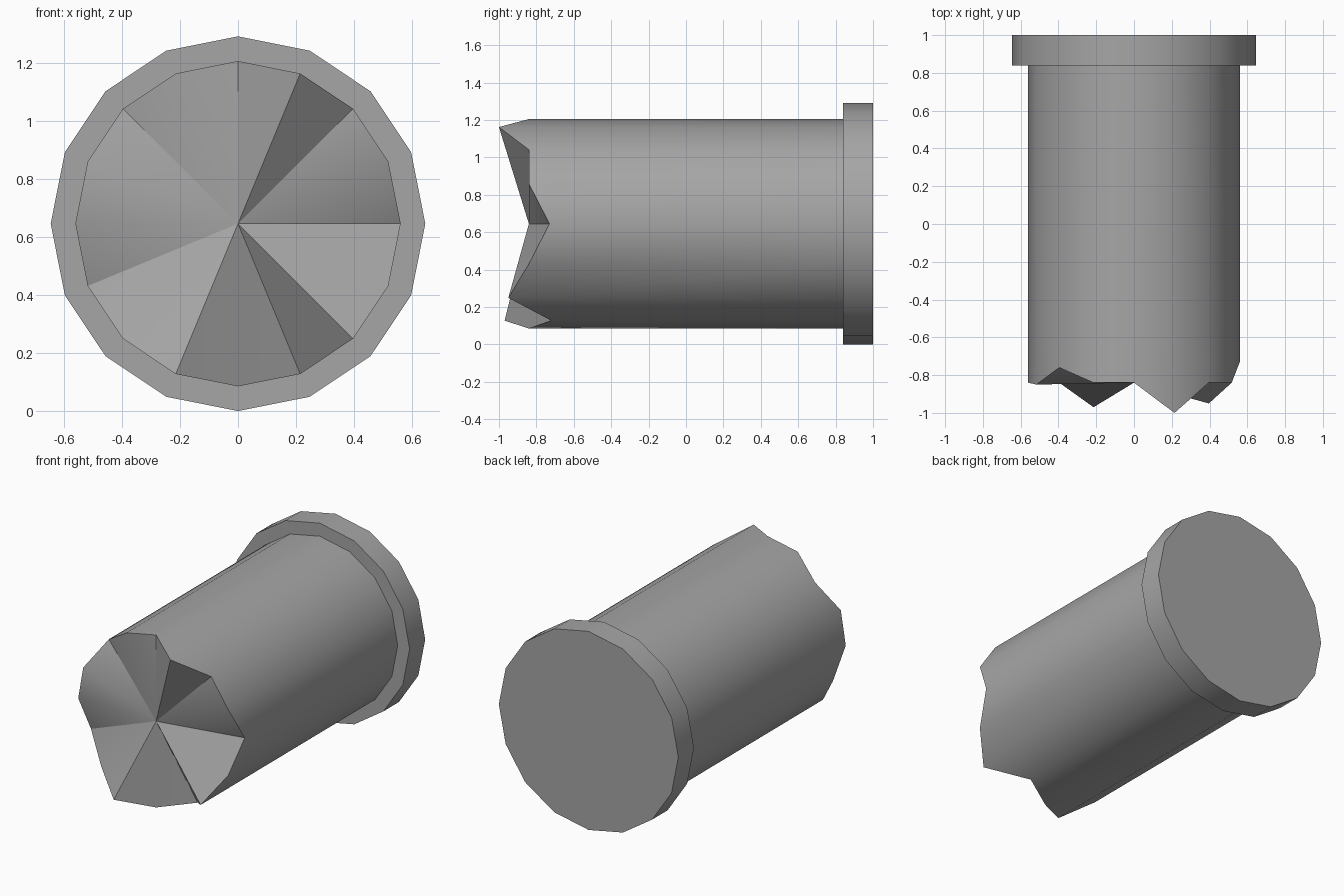
import bpy
import bmesh
from math import cos, sin, pi, radians

cube = bpy.data.objects.get("Cube")
if cube:
    bpy.data.objects.remove(cube, do_unlink=True)

SIDES = 16
AXIS_Z = 0.645
BACK_Y, COLLAR_Y, TIP_Y = 1.0, 0.84, -0.84

# Rim offsets from the tip plane, counter-clockwise from +x (positive = notch)
TEETH = [0.11, 0, 0, -0.16, 0, 0, 0.08, -0.01,
         0, 0.07, 0, -0.13, 0, 0.12, -0.11, 0]

steel = bpy.data.materials.new("grey steel")
steel.diffuse_color = (0.38, 0.38, 0.38, 1)
steel.use_nodes = True
steel.node_tree.nodes["Principled BSDF"].inputs["Base Color"].default_value = (0.38, 0.38, 0.38, 1)


def ring(bm, radius, ys):
    return [bm.verts.new((radius * cos(2 * pi * i / SIDES), y,
                          AXIS_Z + radius * sin(2 * pi * i / SIDES)))
            for i, y in enumerate(ys)]


def prism(name, radius, front_ys, back_y, pointed):
    """Round bar along y; a pointed front is a fan of facets to the centre."""
    bm = bmesh.new()
    front = ring(bm, radius, front_ys)
    back = ring(bm, radius, [back_y] * SIDES)
    bm.faces.new(back)
    centre = bm.verts.new((0, TIP_Y, AXIS_Z)) if pointed else None
    if not pointed:
        bm.faces.new(front)
    for i in range(SIDES):
        j = (i + 1) % SIDES
        bm.faces.new((front[i], front[j], back[j], back[i]))
        if pointed:
            bm.faces.new((centre, front[j], front[i]))
    bmesh.ops.recalc_face_normals(bm, faces=bm.faces)
    mesh = bpy.data.meshes.new(name)
    bm.to_mesh(mesh)
    bm.free()
    mesh.materials.append(steel)
    obj = bpy.data.objects.new(name, mesh)
    bpy.context.collection.objects.link(obj)
    bpy.ops.object.select_all(action='DESELECT')
    obj.select_set(True)
    bpy.context.view_layer.objects.active = obj
    bpy.ops.object.shade_smooth_by_angle(angle=radians(30))
    return obj


# Shaft with jagged cutting end
prism("shaft", 0.56, [TIP_Y + t for t in TEETH], COLLAR_Y + 0.02, True)

# Wider collar at the back
prism("collar", AXIS_Z, [COLLAR_Y] * SIDES, BACK_Y, False)
